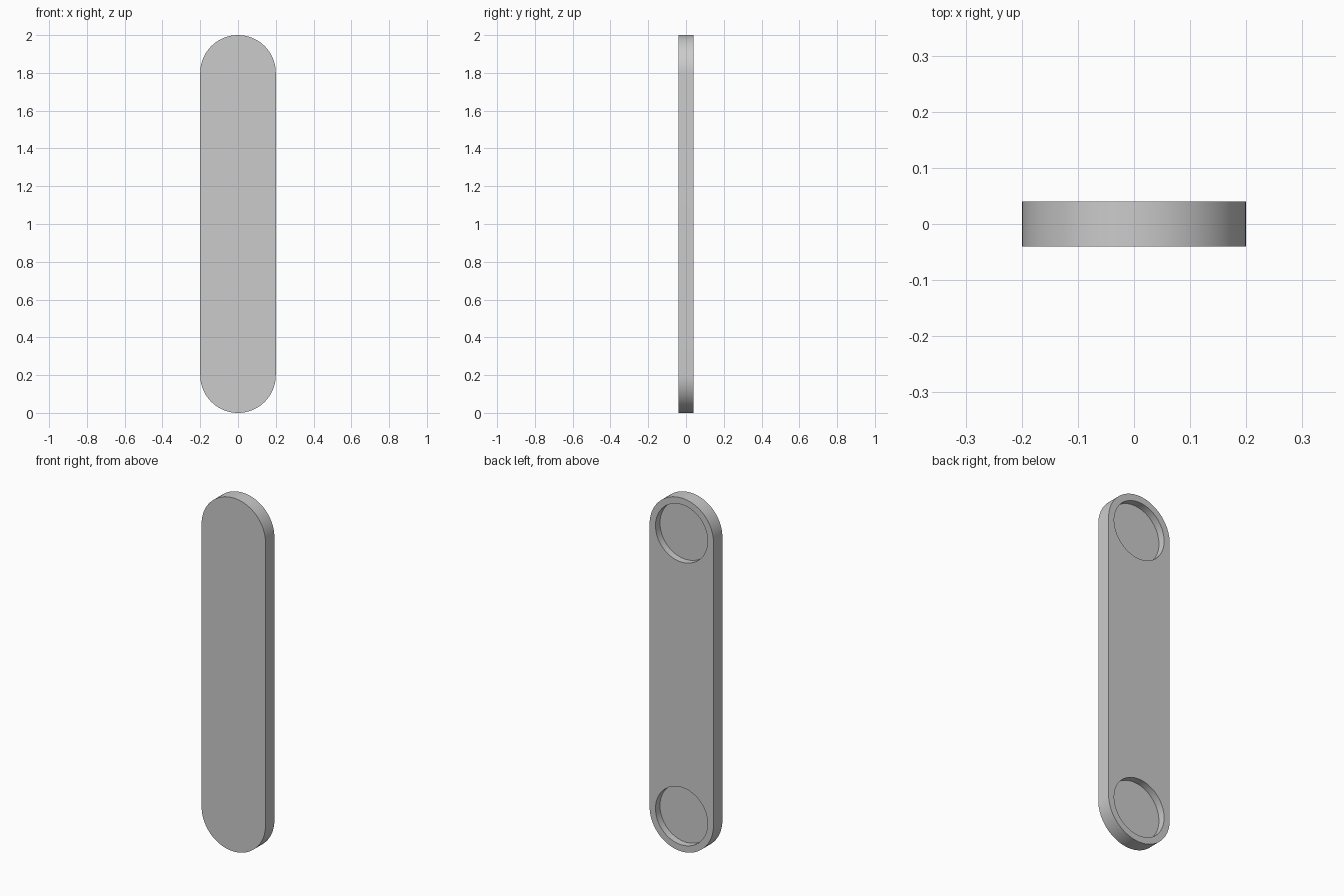
import bpy, bmesh, math

if "Cube" in bpy.data.objects:
    bpy.data.objects.remove(bpy.data.objects["Cube"])

R, HALF_T, POCKET_R, DEPTH = 0.2, 0.04, 0.163, 0.04
ENDS = (0.2, 1.8)
SEG = 48

# Stadium-shaped plate: outline extruded from front to back
outline = []
for zc, start in ((ENDS[1], 0), (ENDS[0], math.pi)):
    for i in range(SEG + 1):
        a = start + math.pi * i / SEG
        outline.append((R * math.cos(a), -HALF_T, zc + R * math.sin(a)))
bm = bmesh.new()
face = bm.faces.new([bm.verts.new(p) for p in outline])
ext = bmesh.ops.extrude_face_region(bm, geom=[face])
verts = [g for g in ext["geom"] if isinstance(g, bmesh.types.BMVert)]
bmesh.ops.translate(bm, verts=verts, vec=(0, 2 * HALF_T, 0))
bmesh.ops.recalc_face_normals(bm, faces=bm.faces)
mesh = bpy.data.meshes.new("link_plate")
bm.to_mesh(mesh)
bm.free()
plate = bpy.data.objects.new("link_plate", mesh)
bpy.context.collection.objects.link(plate)

# Round blind pockets in the back face, one at each end
for z in ENDS:
    bpy.ops.mesh.primitive_cylinder_add(
        vertices=2 * SEG, radius=POCKET_R, depth=2 * DEPTH,
        location=(0, HALF_T, z), rotation=(math.pi / 2, 0, 0))
    cutter = bpy.context.object
    cutter.name = "pocket_cutter"
    cutter.hide_render = True
    bpy.ops.object.select_all(action="DESELECT")
    plate.select_set(True)
    bpy.context.view_layer.objects.active = plate
    mod = plate.modifiers.new("pocket", "BOOLEAN")
    mod.operation = "DIFFERENCE"
    mod.solver = "EXACT"
    mod.object = cutter
    bpy.ops.object.modifier_apply(modifier=mod.name)
    bpy.data.objects.remove(cutter, do_unlink=True)

bpy.ops.object.shade_smooth_by_angle(angle=math.radians(30))
